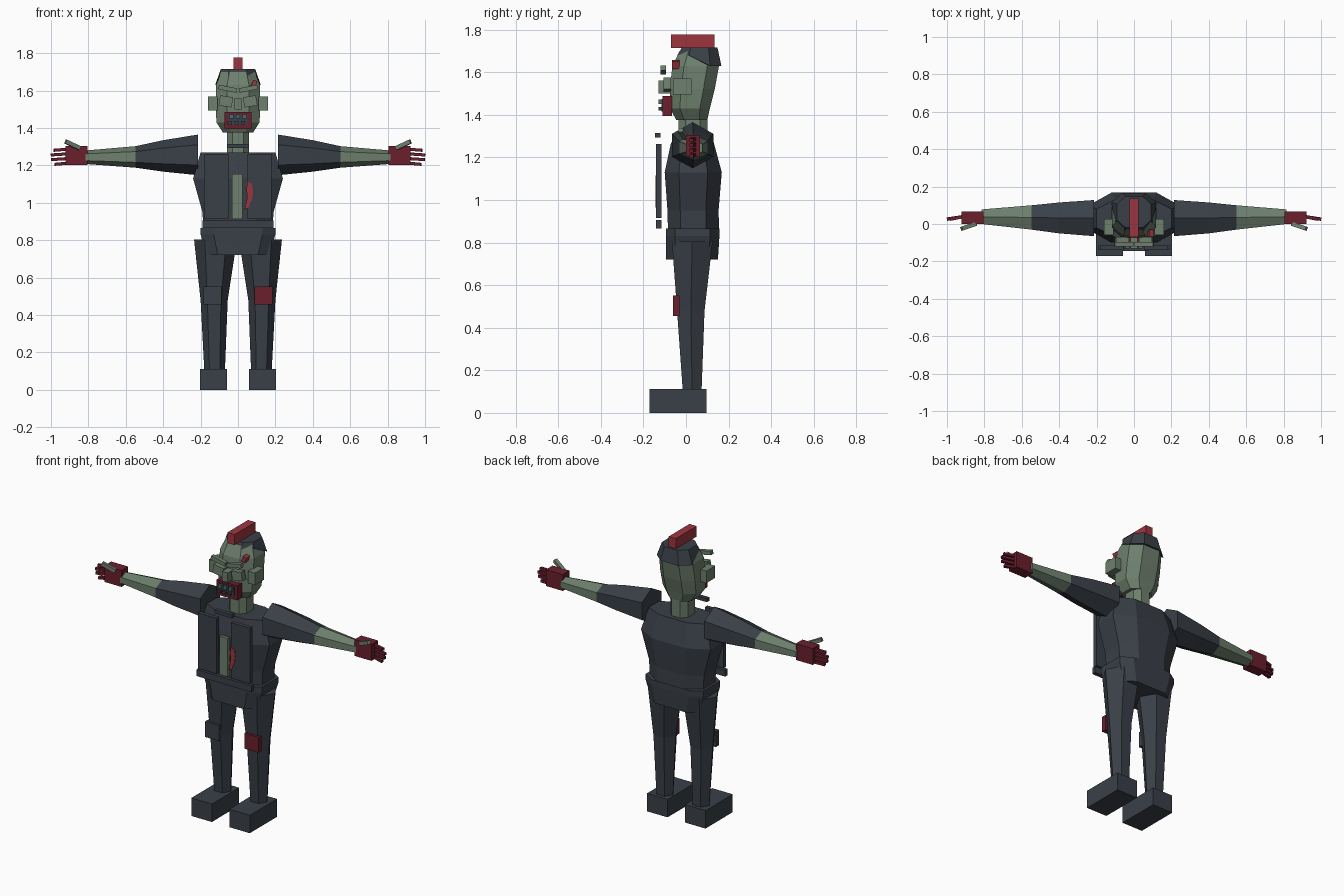
import bpy, bmesh, math
from mathutils import Vector, Matrix

if "Cube" in bpy.data.objects:
    bpy.data.objects.remove(bpy.data.objects["Cube"])


def material(name, col):
    m = bpy.data.materials.new(name)
    m.diffuse_color = (*col, 1)
    m.use_nodes = True
    m.node_tree.nodes["Principled BSDF"].inputs["Base Color"].default_value = m.diffuse_color
    return m


DARK = material("charcoal_cloth", (0.042, 0.051, 0.064))
SKIN = material("grey_green_skin", (0.155, 0.215, 0.155))
GORE = material("dark_red", (0.145, 0.014, 0.027))
RED = material("bright_red", (0.34, 0.036, 0.05))
TEETH = material("blue_grey", (0.09, 0.14, 0.15))


def finish(name, bm, mat):
    bmesh.ops.recalc_face_normals(bm, faces=bm.faces)
    me = bpy.data.meshes.new(name)
    bm.to_mesh(me)
    bm.free()
    me.materials.append(mat)
    ob = bpy.data.objects.new(name, me)
    bpy.context.collection.objects.link(ob)
    return ob


def box(name, mat, x, y, z, rot=0.0):
    """Box from three (min, max) ranges, optionally turned about its y axis."""
    bm = bmesh.new()
    size = [r[1] - r[0] for r in (x, y, z)]
    mid = Vector([(r[0] + r[1]) / 2 for r in (x, y, z)])
    bmesh.ops.create_cube(bm, size=1, matrix=Matrix.Translation(mid)
                          @ Matrix.Rotation(rot, 4, 'Y') @ Matrix.Diagonal((*size, 1)))
    return finish(name, bm, mat)


def bar(name, mat, a, b, wide, tall):
    """Square bar running from point a to point b."""
    a, b = Vector(a), Vector(b)
    q = (b - a).to_track_quat('X', 'Z').to_matrix().to_4x4()
    bm = bmesh.new()
    bmesh.ops.create_cube(bm, size=1, matrix=Matrix.Translation((a + b) / 2) @ q
                          @ Matrix.Diagonal(((b - a).length, wide, tall, 1)))
    return finish(name, bm, mat)


def chamfered(k):
    return [(1, -k), (1, k), (k, 1), (-k, 1), (-1, k), (-1, -k), (-k, -1), (k, -1)]


HEX = [(1, 0), (.5, 1), (-.5, 1), (-1, 0), (-.5, -1), (.5, -1)]


def loft(name, mat, section, rings, along='Z'):
    """Rings are (position, (u min, u max), (v min, v max)).
    Along Z: u = x, v = y.  Along X: u = z, v = y."""
    bm = bmesh.new()
    loops = []
    for p, u, v in rings:
        loop = []
        for a, b in section:
            cu = (u[0] + u[1]) / 2 + a * (u[1] - u[0]) / 2
            cv = (v[0] + v[1]) / 2 + b * (v[1] - v[0]) / 2
            loop.append(bm.verts.new((cu, cv, p) if along == 'Z' else (p, cv, cu)))
        loops.append(loop)
    n = len(section)
    for lo, hi in zip(loops, loops[1:]):
        for i in range(n):
            bm.faces.new((lo[i], lo[(i + 1) % n], hi[(i + 1) % n], hi[i]))
    bm.faces.new(loops[0])
    bm.faces.new(loops[-1])
    return finish(name, bm, mat)


def span(s, a, b):
    return tuple(sorted((s * a, s * b)))


# Torso, hips and neck
loft("torso", DARK, chamfered(.5), [
    (.865, (-.185, .185), (-.085, .155)), (.95, (-.19, .19), (-.087, .153)),
    (1.13, (-.24, .24), (-.1, .168)), (1.27, (-.2, .2), (-.07, .13))])
loft("hips", DARK, chamfered(.65), [
    (.72, (-.165, .165), (-.095, .15)), (.83, (-.2, .2), (-.095, .157)),
    (.865, (-.2, .2), (-.095, .157))])
loft("neck", SKIN, chamfered(.5), [
    (1.25, (-.06, .06), (-.035, .1)), (1.4, (-.06, .06), (-.035, .1))])

# Jacket front, collar tab, belt and exposed chest
box("collar_tab", DARK, (-.06, .06), (-.145, -.12), (1.293, 1.315))
box("belt_front", DARK, (-.19, .19), (-.14, -.115), (.865, .905))
box("chest_strip", SKIN, (-.033, .025), (-.137, -.115), (.915, 1.155))
for s, side in ((-1, "left"), (1, "right")):
    box(side + "_jacket_panel", DARK, span(s, .05, .18), (-.14, -.115), (.915, 1.262))
bm = bmesh.new()
outline = [(.035, .965), (.055, .972), (.075, 1.02), (.08, 1.06), (.075, 1.1),
           (.05, 1.115), (.045, 1.07), (.05, 1.03)]
face = bm.faces.new([bm.verts.new((x, -.134, z)) for x, z in outline])
new = bmesh.ops.extrude_face_region(bm, geom=[face])["geom"]
bmesh.ops.translate(bm, vec=(0, -.009, 0),
                    verts=[v for v in new if isinstance(v, bmesh.types.BMVert)])
finish("chest_wound", bm, RED)

# Head, hair and crest
loft("head", SKIN, chamfered(.5), [
    (1.375, (-.08, .08), (-.045, .1)), (1.43, (-.115, .115), (-.076, .112)),
    (1.52, (-.12, .12), (-.076, .135)), (1.63, (-.117, .117), (-.064, .155)),
    (1.7, (-.09, .09), (-.03, .14))])
hair = loft("hair", DARK, chamfered(.5), [
    (1.63, (-.122, .122), (-.045, .166)), (1.715, (-.092, .092), (-.02, .148))])
for v in hair.data.vertices:
    if v.co.z < 1.65 and v.co.y < .02:      # hairline lifts over the forehead
        v.co.z = 1.68
        v.co.x *= .82
        v.co.y += .006
box("crest", RED, (-.025, .025), (-.07, .135), (1.713, 1.778))

# Face
box("nose", SKIN, (-.02, .02), (-.13, -.07), (1.5, 1.56))
box("mouth", GORE, (-.072, .072), (-.11, -.065), (1.395, 1.487))
box("mouth_opening", DARK, (-.052, .052), (-.116, -.108), (1.415, 1.475))
for i in range(3):
    x = -.035 + .035 * i
    box("upper_tooth", TEETH, (x - .011, x + .011), (-.13, -.112), (1.45, 1.472))
    box("lower_tooth", DARK, (x - .02, x + .002), (-.13, -.112), (1.42, 1.437))
box("forehead_wound", RED, (.075, .098), (-.066, -.03), (1.618, 1.655), .35)
for s, side in ((-1, "left"), (1, "right")):
    box(side + "_ear", SKIN, span(s, .11, .16), (-.06, .027), (1.495, 1.57))
    box(side + "_brow", SKIN, span(s, .005, .105), (-.12, -.095), (1.598, 1.622), -s * .2)
    box(side + "_cheek", SKIN, span(s, .03, .1), (-.105, -.07), (1.515, 1.57), -s * .15)

# Arms and hands
for s, side in ((-1, "left"), (1, "right")):
    loft(side + "_sleeve", DARK, HEX, [
        (s * .215, (1.148, 1.365), (-.065, .128)), (s * .4, (1.167, 1.335), (-.05, .115)),
        (s * .548, (1.188, 1.303), (-.03, .1))], 'X')
    loft(side + "_forearm", SKIN, HEX, [
        (s * .548, (1.188, 1.303), (-.03, .1)), (s * .815, (1.208, 1.28), (0, .078))], 'X')
    box(side + "_hand", GORE, span(s, .805, .922), (0, .066), (1.203, 1.305))
    for i, tip in enumerate((.985, 1.0, .998, .98)):
        z = 1.287 - .025 * i
        bar(side + "_finger", GORE, (s * .91, .04, z), (s * tip, .026, z - .006), .018, .016)
    bar(side + "_thumb", SKIN, (s * .845, .0, 1.292), (s * .922, -.025, 1.328), .022, .022)

# Legs, knees and shoes
for s, side in ((-1, "left"), (1, "right")):
    loft(side + "_leg", DARK, HEX, [
        (.1, span(s, .07, .18), (-.015, .073)), (.48, span(s, .055, .2), (-.042, .087)),
        (.805, span(s, .005, .235), (-.066, .125))])
    box(side + "_knee_patch", GORE if s > 0 else DARK, span(s, .088, .185),
        (-.062, -.03), (.456, .552))
    box(side + "_shoe", DARK, span(s, .06, .202), (-.172, .096), (0, .112))
